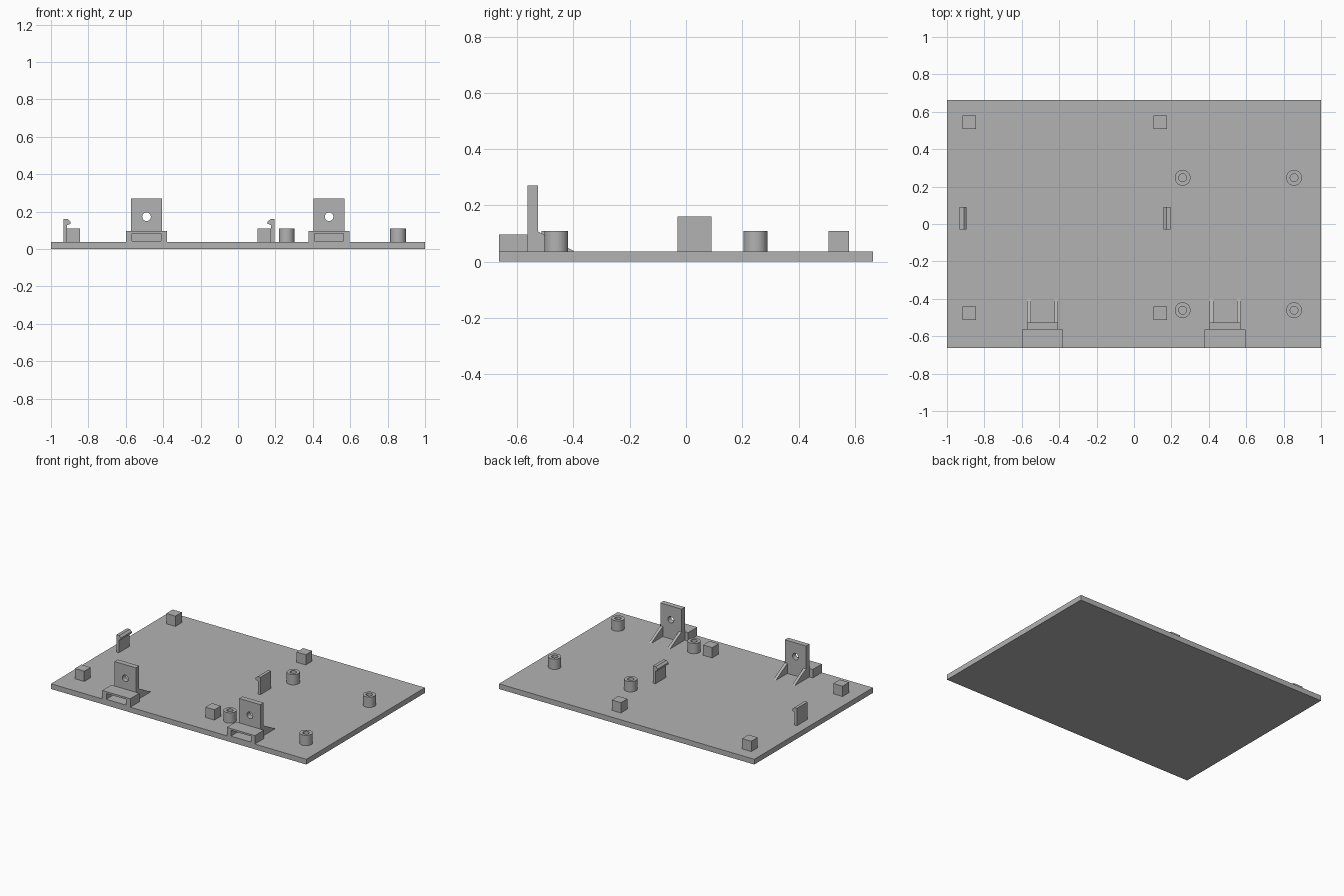
import bpy, bmesh, math
from mathutils import Vector, Matrix

default = bpy.data.objects.get("Cube")
if default:
    bpy.data.objects.remove(default, do_unlink=True)

grey = bpy.data.materials.new("plain_grey")
grey.use_nodes = True
grey.diffuse_color = (0.45, 0.45, 0.45, 1)
grey.node_tree.nodes["Principled BSDF"].inputs["Base Color"].default_value = grey.diffuse_color

TOP = 0.037      # top of the base plate
DEPTH = 0.664    # half depth of the base plate


def finish(name, bm):
    bmesh.ops.recalc_face_normals(bm, faces=bm.faces)
    mesh = bpy.data.meshes.new(name)
    bm.to_mesh(mesh)
    bm.free()
    mesh.materials.append(grey)
    obj = bpy.data.objects.new(name, mesh)
    bpy.context.collection.objects.link(obj)
    return obj


def box(name, x, y, z):
    bm = bmesh.new()
    bmesh.ops.create_cube(bm, size=1)
    for v in bm.verts:
        v.co = [(lo + hi) / 2 + c * (hi - lo) for c, (lo, hi) in zip(v.co, (x, y, z))]
    return finish(name, bm)


def prism(name, points, direction):
    """Extrude a closed polygon along a direction."""
    bm = bmesh.new()
    face = bm.faces.new([bm.verts.new(p) for p in points])
    moved = bmesh.ops.extrude_face_region(bm, geom=[face], use_keep_orig=True)["geom"]
    verts = [g for g in moved if isinstance(g, bmesh.types.BMVert)]
    bmesh.ops.translate(bm, verts=verts, vec=direction)
    return finish(name, bm)


def cut(obj, cutter):
    """Subtract the cutter and bake the result."""
    mod = obj.modifiers.new("cut", "BOOLEAN")
    mod.operation = "DIFFERENCE"
    mod.solver = "EXACT"
    mod.object = cutter
    graph = bpy.context.evaluated_depsgraph_get()
    obj.data = bpy.data.meshes.new_from_object(obj.evaluated_get(graph))
    obj.modifiers.clear()
    bpy.data.objects.remove(cutter, do_unlink=True)


def standoff(name, x, y):
    """Round post with a blind screw hole, turned from a profile."""
    bm = bmesh.new()
    profile = [(0, TOP), (0.021, TOP + 0.002), (0.021, 0.11), (0.042, 0.11), (0.042, TOP)]
    profile[0] = (0, TOP + 0.002)
    verts = [bm.verts.new((x + r, y, z)) for r, z in profile]
    edges = [bm.edges.new(pair) for pair in zip(verts, verts[1:])]
    bmesh.ops.spin(bm, geom=verts + edges, cent=(x, y, 0), axis=(0, 0, 1),
                   angle=math.tau, steps=40, use_merge=True)
    bmesh.ops.remove_doubles(bm, verts=bm.verts, dist=0.0001)
    obj = finish(name, bm)
    for face in obj.data.polygons:
        face.use_smooth = abs(face.normal.z) < 0.5
    for edge in obj.data.edges:
        a, b = (obj.data.vertices[i].co for i in edge.vertices)
        edge.use_edge_sharp = abs(a.z - b.z) < 0.001


# Base plate
box("base_plate", (-1, 1), (-DEPTH, DEPTH), (0, TOP))

# Square support blocks and round screw posts
for row, block_y, post_y in (("front", -0.478, -0.461), ("back", 0.543, 0.247)):
    for side, block_x, post_x in (("right", -0.881, 0.26), ("left", 0.14, 0.856)):
        box(f"{row}_{side}_support_block", (block_x - 0.036, block_x + 0.036),
            (block_y - 0.036, block_y + 0.036), (TOP, 0.11))
        standoff(f"{row}_{side}_screw_post", post_x, post_y)

# Pair of snap clips with hooks facing each other
hook = [(0, TOP), (0, 0.16), (0.022, 0.16), (0.037, 0.147),
        (0.037, 0.135), (0.019, 0.128), (0.019, TOP)]
for side, edge, sign in (("right", -0.932, 1), ("left", 0.196, -1)):
    prism(f"{side}_snap_clip", [(edge + sign * x, -0.03, z) for x, z in hook], (0, 0.12, 0))

# Two upright brackets, each with a slotted housing and two gussets
for side, cx in (("right", -0.489), ("left", 0.487)):
    wall = box(f"{side}_bracket_wall", (cx - 0.083, cx + 0.083), (-0.563, -0.526), (TOP, 0.27))
    bm = bmesh.new()
    turn = Matrix.Translation(Vector((cx, -0.545, 0.173))) @ Matrix.Rotation(math.pi / 2, 4, "X")
    bmesh.ops.create_cone(bm, cap_ends=True, segments=32, radius1=0.023, radius2=0.023,
                          depth=0.2, matrix=turn)
    cut(wall, finish("hole_cutter", bm))

    housing = box(f"{side}_slotted_housing", (cx - 0.11, cx + 0.11), (-DEPTH, -0.563), (TOP, 0.097))
    cut(housing, box("slot_cutter", (cx - 0.078, cx + 0.078), (-0.8, -0.5), (0.043, 0.084)))

    for end, x in (("outer", cx - 0.083), ("inner", cx + 0.063)):
        prism(f"{side}_{end}_gusset",
              [(x, -0.526, TOP), (x, -0.526, 0.108), (x, -0.397, TOP)], (0.02, 0, 0))
